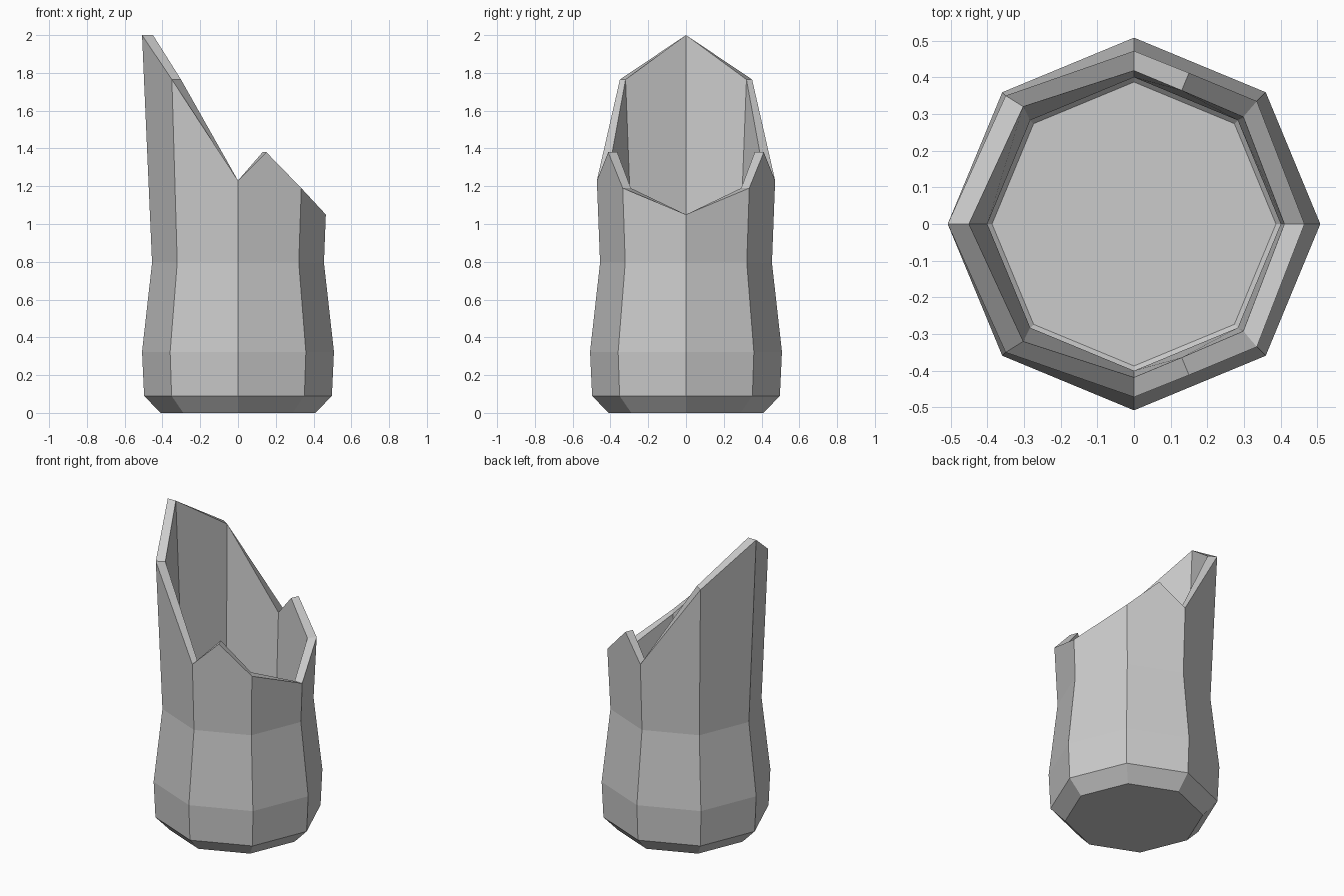
import bpy
import bmesh
from math import cos, sin, pi

cube = bpy.data.objects.get("Cube")
if cube:
    bpy.data.objects.remove(cube)

SIDES = 8

# Wall profiles from base to waist: (radius, height)
OUTER = [(0.41, 0.0), (0.497, 0.09), (0.508, 0.323), (0.455, 0.795)]
INNER = [(0.387, 0.055), (0.445, 0.113), (0.453, 0.323), (0.40, 0.795)]

# Broken rim on the back half: outer x, y, inner x, y, shared height
RIM = [
    (0.465, 0, 0.41, 0, 1.05),
    (0.335, 0.335, 0.298, 0.292, 1.19),
    (0.15, 0.412, 0.13, 0.364, 1.38),    # tooth between two corners
    (0, 0.472, 0, 0.418, 1.23),
    (-0.35, 0.35, -0.302, 0.32, 1.765),
    (-0.508, 0, -0.45, 0, 2.0),
]
TOOTH = 2


def full_rim():
    """Back half plus its mirror image, going once around."""
    front = [(a, -b, c, -d, z) for a, b, c, d, z in RIM[-2:0:-1]]
    return RIM + front


def build_wall(bm, profile, rim_points, inward):
    """Floor, stacked rings and the ragged top band; returns the rim verts."""
    rings = [[bm.verts.new((r * cos(2 * pi * i / SIDES), r * sin(2 * pi * i / SIDES), z))
              for i in range(SIDES)] for r, z in profile]
    rim = [bm.verts.new(p) for p in rim_points]

    def add(loop):
        bm.faces.new(loop[::-1] if inward else loop)

    add(rings[0][::-1])
    for low, high in zip(rings, rings[1:]):
        for i in range(SIDES):
            j = (i + 1) % SIDES
            add([low[i], low[j], high[j], high[i]])

    # Corner verts of the rim line up with the wall edges, teeth sit between
    count = len(rim)
    corners = [k for k in range(count) if k not in (TOOTH, count - TOOTH)]
    for i in range(SIDES):
        j = (i + 1) % SIDES
        start = corners[i]
        end = corners[j] or count
        top = [rim[k % count] for k in range(end, start - 1, -1)]
        add([rings[-1][i], rings[-1][j]] + top)
    return rim


# Stone vessel
bm = bmesh.new()
points = full_rim()
outer_rim = build_wall(bm, OUTER, [(a, b, z) for a, b, c, d, z in points], False)
inner_rim = build_wall(bm, INNER, [(c, d, z) for a, b, c, d, z in points], True)

# Lip joining the two walls
for k in range(len(points)):
    n = (k + 1) % len(points)
    bm.faces.new([outer_rim[k], outer_rim[n], inner_rim[n], inner_rim[k]])

mesh = bpy.data.meshes.new("broken_vessel")
bm.normal_update()
bm.to_mesh(mesh)
bm.free()

vessel = bpy.data.objects.new("broken_vessel", mesh)
bpy.context.collection.objects.link(vessel)

# Plain grey
grey = bpy.data.materials.new("plain_grey")
grey.use_nodes = True
colour = (0.6, 0.6, 0.6, 1)
grey.diffuse_color = colour
grey.node_tree.nodes["Principled BSDF"].inputs["Base Color"].default_value = colour
mesh.materials.append(grey)
